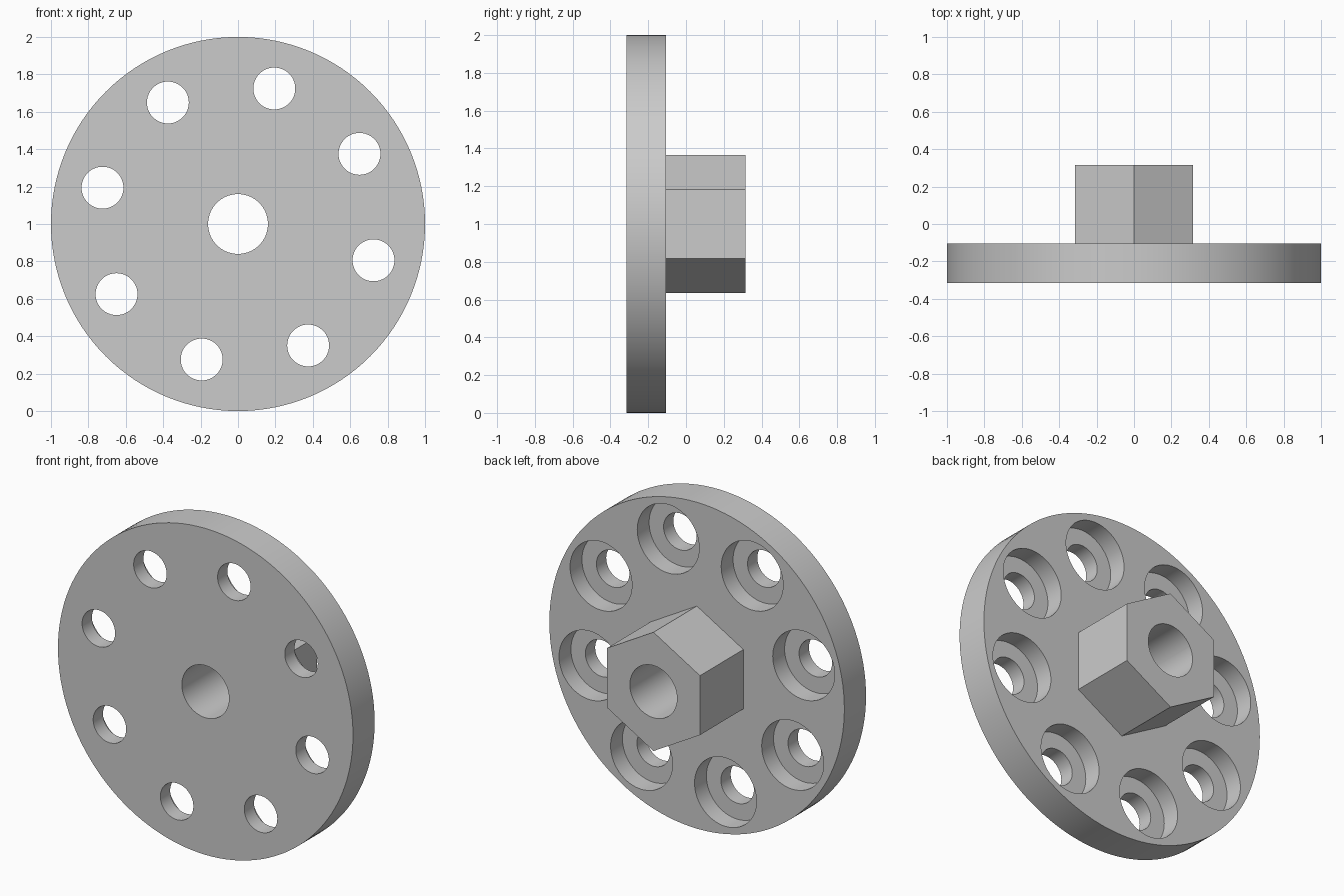
import bpy
import bmesh
from math import cos, sin, pi, radians
from mathutils import Matrix, Vector

cube = bpy.data.objects.get("Cube")
if cube:
    bpy.data.objects.remove(cube, do_unlink=True)

# Main sizes
CENTRE_Z = 1.0
FRONT, SEAM, BACK = -0.315, -0.105, 0.315
DISC_R, HEX_R, SHAFT_R = 1.0, 0.364, 0.16
BOLT_R, BORE_R, PITCH_R = 0.112, 0.21, 0.75
BORE_FLOOR = SEAM - 0.115
EXTRA = 0.1

grey = bpy.data.materials.new("plain_grey")
grey.use_nodes = True
colour = (0.6, 0.6, 0.6, 1)
grey.diffuse_color = colour
grey.node_tree.nodes["Principled BSDF"].inputs["Base Color"].default_value = colour


def prisms(name, items):
    """One object made of prisms along y: (x, z, radius, y0, y1, sides)."""
    bm = bmesh.new()
    for x, z, radius, y0, y1, sides in items:
        place = (Matrix.Translation(Vector((x, (y0 + y1) / 2, CENTRE_Z + z)))
                 @ Matrix.Rotation(pi / 2, 4, "X"))
        bmesh.ops.create_cone(bm, cap_ends=True, segments=sides, radius1=radius,
                              radius2=radius, depth=y1 - y0, matrix=place)
    mesh = bpy.data.meshes.new(name)
    bm.to_mesh(mesh)
    bm.free()
    mesh.materials.append(grey)
    obj = bpy.data.objects.new(name, mesh)
    bpy.context.collection.objects.link(obj)
    return obj


def cut(obj, cutters):
    """Apply the cutters to the part."""
    for cutter in cutters:
        mod = obj.modifiers.new("cut", "BOOLEAN")
        mod.operation = "DIFFERENCE"
        mod.solver = "EXACT"
        mod.object = cutter
    bpy.context.view_layer.update()
    graph = bpy.context.evaluated_depsgraph_get()
    result = bpy.data.meshes.new_from_object(obj.evaluated_get(graph))
    obj.modifiers.clear()
    obj.data = result


# Parts: round plate and hexagonal hub with a corner at the top
flange_disc = prisms("flange_disc", [(0, 0, DISC_R, FRONT, SEAM, 128)])
hex_hub = prisms("hex_hub", [(0, 0, HEX_R, SEAM, BACK, 6)])

# Cutters: shaft hole, ring of bolt holes, counterbores from the back
ring = [(PITCH_R * cos(a), PITCH_R * sin(a))
        for a in (radians(30 + 45 * i) for i in range(8))]
shaft = prisms("shaft_cutter", [(0, 0, SHAFT_R, FRONT - EXTRA, BACK + EXTRA, 64)])
bolts = prisms("bolt_cutter",
               [(x, z, BOLT_R, FRONT - EXTRA, SEAM + EXTRA, 48) for x, z in ring])
bores = prisms("bore_cutter",
               [(x, z, BORE_R, BORE_FLOOR, SEAM + EXTRA, 64) for x, z in ring])

cut(flange_disc, [shaft, bolts, bores])
cut(hex_hub, [shaft])
for cutter in (shaft, bolts, bores):
    bpy.data.objects.remove(cutter, do_unlink=True)

# Smooth round walls, crisp edges
bpy.ops.object.select_all(action="DESELECT")
for part in (flange_disc, hex_hub):
    part.select_set(True)
bpy.context.view_layer.objects.active = flange_disc
bpy.ops.object.shade_smooth_by_angle(angle=radians(30))
